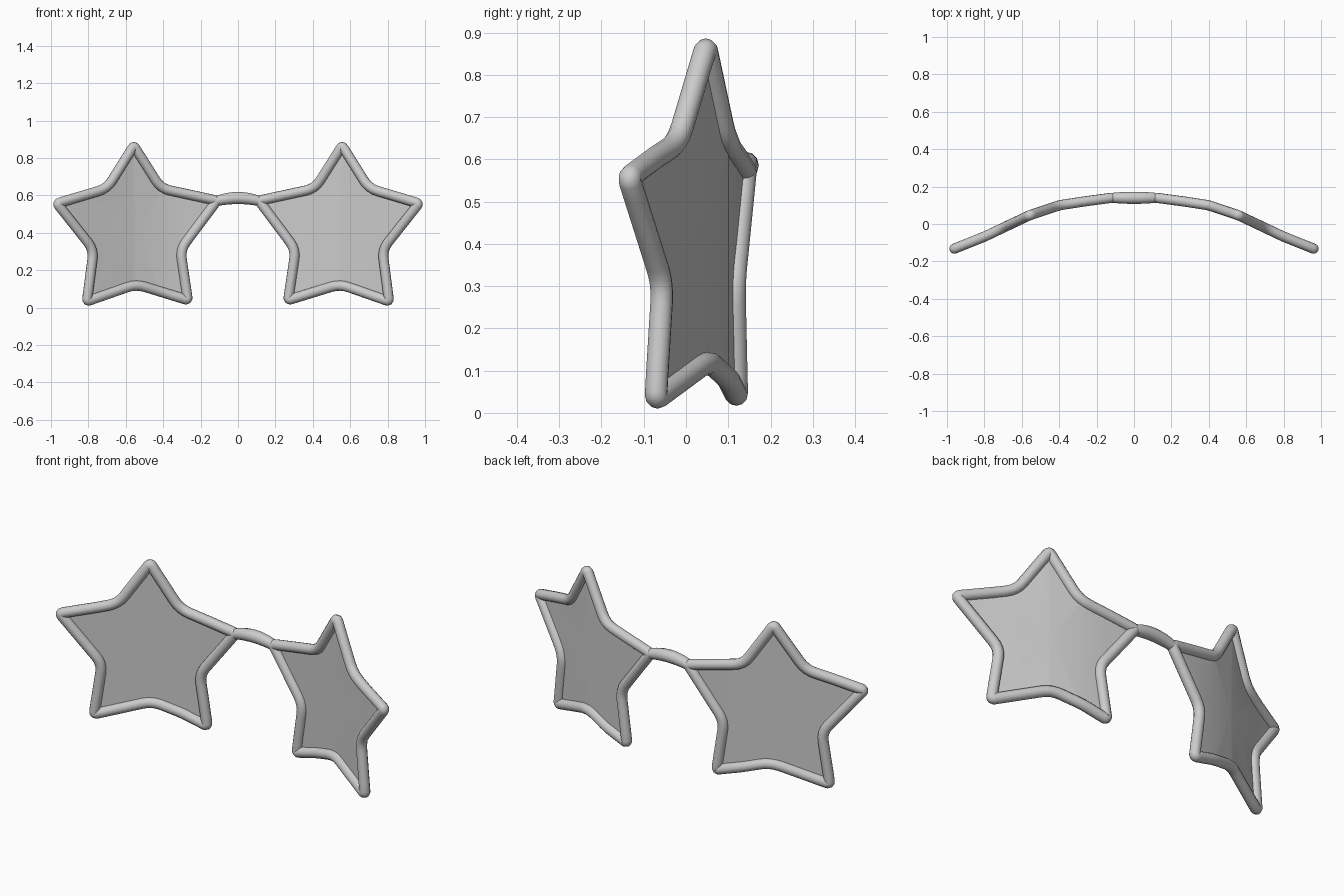
import bpy, bmesh
from mathutils import Vector

cube = bpy.data.objects.get("Cube")
if cube:
    bpy.data.objects.remove(cube)

TUBE = 0.027
# wrap of the glasses: depth at each distance from the middle
WRAP = [(0, .14), (.12, .14), (.27, .12), (.4, .1), (.56, .046), (.8, -.068), (1, -.148)]
# star centreline, alternating tips and notches
STAR = [(.557, .866), (.70, .637), (.968, .557), (.772, .31), (.808, .033),
        (.545, .125), (.268, .04), (.308, .31), (.112, .572), (.412, .637)]


def depth(x):
    x = abs(x)
    for (x0, y0), (x1, y1) in zip(WRAP, WRAP[1:]):
        if x <= x1:
            return y0 + (y1 - y0) * (x - x0) / (x1 - x0)
    return WRAP[-1][1]


def material(name, value):
    mat = bpy.data.materials.new(name)
    mat.use_nodes = True
    mat.diffuse_color = (value, value, value, 1)
    mat.node_tree.nodes["Principled BSDF"].inputs["Base Color"].default_value = (value, value, value, 1)
    return mat


grey = material("light grey", 0.6)


def rounded_star(side):
    """Star outline with filleted corners and straight runs cut into short steps."""
    pts = [Vector((side * x, z)) for x, z in STAR]
    out = []
    for i, p in enumerate(pts):
        prev, nxt = pts[i - 1], pts[(i + 1) % len(pts)]
        cut = .016 if i % 2 == 0 else .05
        a = p + (prev - p).normalized() * cut
        b = p + (nxt - p).normalized() * cut
        for k in range(5):
            t = k / 4
            out.append(a * (1 - t) ** 2 + p * 2 * t * (1 - t) + b * t * t)
        ncut = .066 - cut
        c = nxt + (p - nxt).normalized() * ncut
        out += [b.lerp(c, k / 6) for k in range(1, 6)]
    return out


def finish(obj):
    bpy.ops.object.select_all(action='DESELECT')
    obj.select_set(True)
    bpy.context.view_layer.objects.active = obj
    if obj.type == 'CURVE':
        bpy.ops.object.convert(target='MESH')
    bpy.ops.object.shade_smooth_by_angle(angle=0.9)


def tube(name, points, cyclic, radii=None):
    curve = bpy.data.curves.new(name, 'CURVE')
    curve.dimensions = '3D'
    curve.bevel_depth = TUBE
    curve.bevel_resolution = 4
    curve.use_fill_caps = True
    spline = curve.splines.new('POLY')
    spline.points.add(len(points) - 1)
    for i, (x, z) in enumerate(points):
        spline.points[i].co = (x, depth(x), z, 1)
        if radii:
            spline.points[i].radius = radii[i]
    spline.use_cyclic_u = cyclic
    curve.materials.append(grey)
    obj = bpy.data.objects.new(name, curve)
    bpy.context.collection.objects.link(obj)
    finish(obj)


def lens(name, points):
    # fan from the star's middle, sliced so it can follow the wrap
    bm = bmesh.new()
    rim = [bm.verts.new((x, 0, z)) for x, z in points]
    mid = sum(points, Vector((0, 0))) / len(points)
    hub = bm.verts.new((mid.x, 0, mid.y))
    for a, b in zip(rim, rim[1:] + rim[:1]):
        bm.faces.new((hub, a, b))
    sign = 1 if mid.x > 0 else -1
    for x, _ in WRAP[1:-1]:
        bmesh.ops.bisect_plane(bm, geom=bm.verts[:] + bm.edges[:] + bm.faces[:],
                               plane_co=(sign * x, 0, 0), plane_no=(1, 0, 0))
    for v in bm.verts:
        v.co.y = depth(v.co.x)
    bm.normal_update()
    if sum(f.normal.y * f.calc_area() for f in bm.faces) > 0:
        bmesh.ops.reverse_faces(bm, faces=bm.faces[:])
    mesh = bpy.data.meshes.new(name)
    bm.to_mesh(mesh)
    bm.free()
    mesh.materials.append(grey)
    obj = bpy.data.objects.new(name, mesh)
    bpy.context.collection.objects.link(obj)
    finish(obj)


# star rims and lenses
for label, side in (("left", 1), ("right", -1)):
    outline = rounded_star(side)
    tube(label + "_star_rim", outline, True)
    lens(label + "_lens", outline)

# arched bridge, slightly thicker in the middle
steps = [k / 6 for k in range(-6, 7)]
tube("nose_bridge", [(.125 * t, .586 - .02 * t * t) for t in steps], False,
     [1.2 - .25 * t * t for t in steps])
